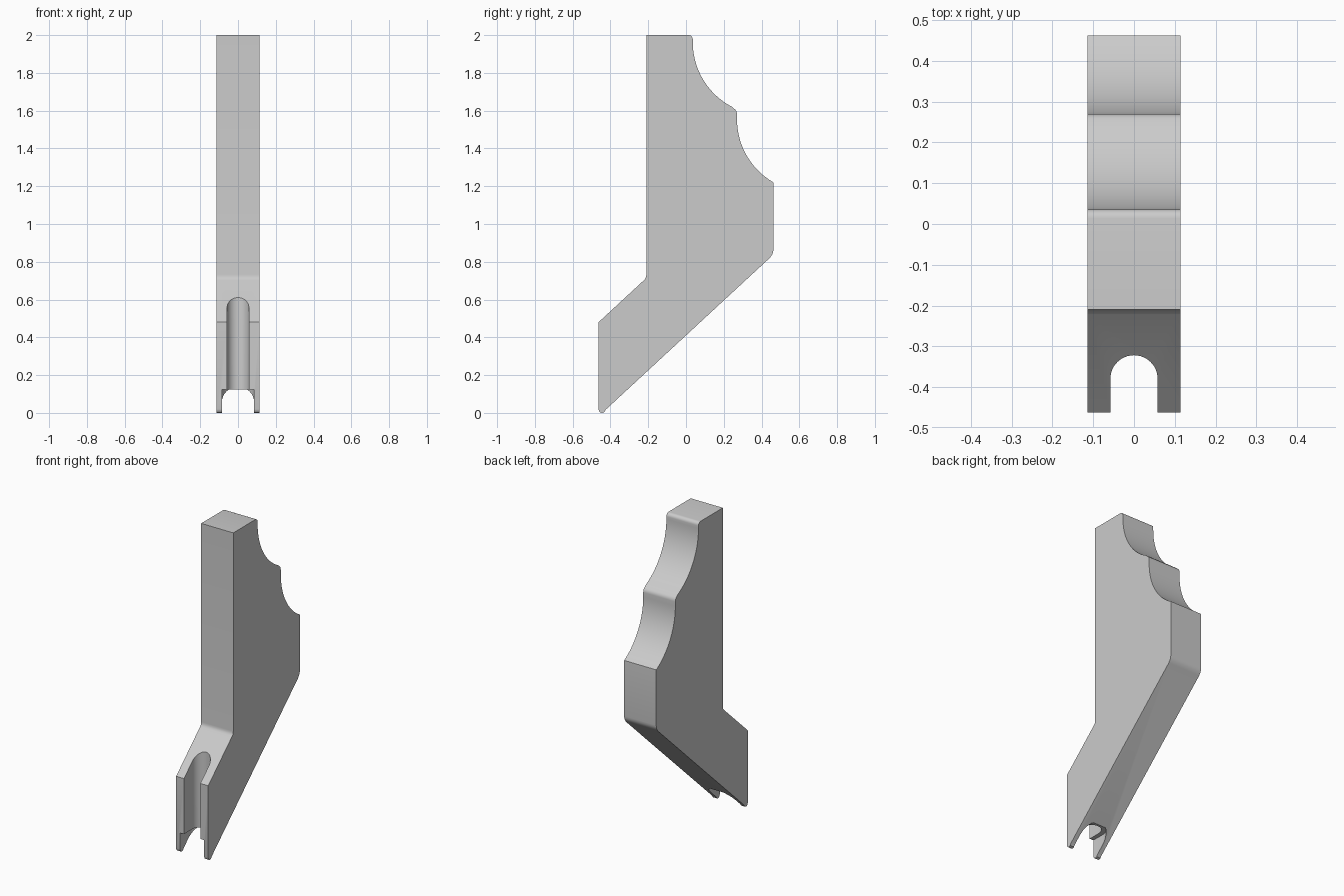
import bpy, bmesh
from math import sin, cos, pi, radians

if "Cube" in bpy.data.objects:
    bpy.data.objects.remove(bpy.data.objects["Cube"])

HALF_W = 0.1135


def arc(cy, cz, r, a0, a1, n):
    """Points on a circle, angles in degrees."""
    return [(cy + r * cos(radians(a0 + (a1 - a0) * i / n)),
             cz + r * sin(radians(a0 + (a1 - a0) * i / n))) for i in range(n + 1)]


def prism(name, base, offset):
    """Extrude a closed polygon of 3D points along an offset."""
    bm = bmesh.new()
    face = bm.faces.new([bm.verts.new(p) for p in base])
    ext = bmesh.ops.extrude_face_region(bm, geom=[face])
    bmesh.ops.translate(bm, vec=offset,
                        verts=[v for v in ext["geom"] if isinstance(v, bmesh.types.BMVert)])
    bmesh.ops.recalc_face_normals(bm, faces=bm.faces)
    mesh = bpy.data.meshes.new(name)
    bm.to_mesh(mesh)
    bm.free()
    obj = bpy.data.objects.new(name, mesh)
    bpy.context.collection.objects.link(obj)
    return obj


def slot_cutter(name, r, z0, z1, cy=-0.38):
    """Vertical slot with a round back, open towards the front."""
    pts = [(r, -0.6)] + [(x, y) for x, y in arc(0, cy, r, 0, 180, 24)] + [(-r, -0.6)]
    obj = prism(name, [(x, y, z0) for x, y in pts], (0, 0, z1 - z0))
    obj.hide_render = True
    return obj


# Side profile (y, z): front edge, two scallops at the back, sloping underside
profile = [(-0.21, 2.0)]
profile += arc(0.014, 1.978, 0.022, 90, 0, 5)
profile += arc(0.421, 1.962, 0.385, 180, 242.5, 20)
profile += arc(0.236, 1.582, 0.034, 58, 0, 5)
profile += arc(0.655, 1.554, 0.385, 180, 240, 20)
profile += [(0.463, 1.215), (0.463, 0.866), (0.4615, 0.852), (0.457, 0.840), (0.446, 0.8226)]
profile += [(-0.425, 0.017), (-0.433, 0.004), (-0.443, 0.0), (-0.453, 0.002),
            (-0.460, 0.009), (-0.463, 0.02)]
profile += [(-0.463, 0.48), (-0.222, 0.703), (-0.215, 0.711), (-0.211, 0.721), (-0.21, 0.732)]

bracket = prism("bracket_body", [(-HALF_W, y, z) for y, z in profile], (2 * HALF_W, 0, 0))

# Screw slot and its wider recess underneath
cutters = [slot_cutter("screw_slot_cutter", 0.058, 0.04, 0.9),
           slot_cutter("screw_recess_cutter", 0.085, -0.1, 0.125)]
bpy.context.view_layer.objects.active = bracket
bracket.select_set(True)
for c in cutters:
    mod = bracket.modifiers.new(c.name, 'BOOLEAN')
    mod.operation = 'DIFFERENCE'
    mod.solver = 'EXACT'
    mod.object = c
    bpy.ops.object.modifier_apply(modifier=mod.name)
for c in cutters:
    bpy.data.objects.remove(c)

bpy.ops.object.shade_smooth_by_angle(angle=radians(30))
